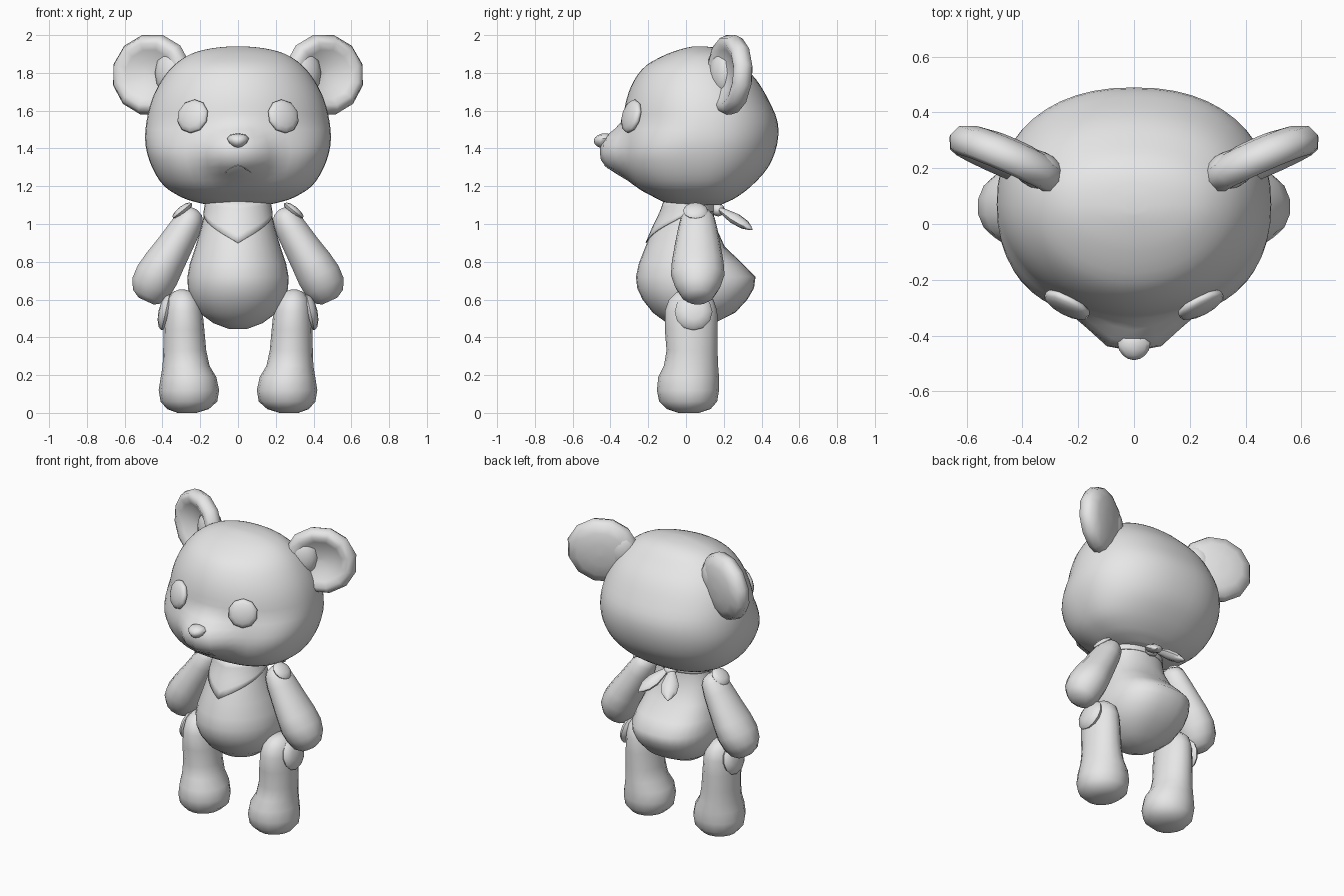
import bpy, bmesh, math
from mathutils import Matrix, Vector

if "Cube" in bpy.data.objects:
    bpy.data.objects.remove(bpy.data.objects["Cube"])

grey = bpy.data.materials.new("plush_grey")
grey.diffuse_color = (0.8, 0.8, 0.8, 1)
grey.use_nodes = True
grey.node_tree.nodes["Principled BSDF"].inputs["Base Color"].default_value = grey.diffuse_color


def finish(name, bm, mirror=False, angle=60):
    bmesh.ops.recalc_face_normals(bm, faces=bm.faces)
    me = bpy.data.meshes.new(name)
    bm.to_mesh(me)
    bm.free()
    me.materials.append(grey)
    ob = bpy.data.objects.new(name, me)
    bpy.context.collection.objects.link(ob)
    bpy.ops.object.select_all(action='DESELECT')
    bpy.context.view_layer.objects.active = ob
    ob.select_set(True)
    bpy.ops.object.shade_smooth_by_angle(angle=math.radians(angle))
    if mirror:
        ob.modifiers.new("mirror", 'MIRROR').use_mirror_merge = False
    return ob


def ring_point(ring, yc, a, power=None):
    """Point on a rounded cross-section; a = 0 faces the front."""
    z, cx, rx, y0, y1 = ring
    s, c = math.sin(a), math.cos(a)
    n = power(z, c > 0) if power else 2.0
    px = math.copysign(abs(s) ** (2 / n), s) * rx
    py = abs(c) ** (2 / n)
    return Vector((cx + px, yc - py * (yc - y0) if c > 0 else yc + py * (y1 - yc), z))


def refine(rings, k):
    """Catmull-Rom interpolation between rings."""
    out = []
    for i in range(len(rings) - 1):
        p = [rings[max(0, min(len(rings) - 1, i + d))] for d in (-1, 0, 1, 2)]
        for j in range(k):
            t = j / k
            out.append(tuple(0.5 * (2 * b + (c - a) * t + (2 * a - 5 * b + 4 * c - d) * t * t
                                    + (3 * b - a - 3 * c + d) * t ** 3) for a, b, c, d in zip(*p)))
    return out + [rings[-1]]


def skin(rows, caps=True):
    """Closed loops of points joined into a surface."""
    bm = bmesh.new()
    vs = [[bm.verts.new(p) for p in r] for r in rows]
    n = len(vs[0])
    for lo, hi in zip(vs, vs[1:]):
        for j in range(n):
            k = (j + 1) % n
            bm.faces.new((lo[j], lo[k], hi[k], hi[j]))
    if caps:
        bm.faces.new(vs[0][::-1])
        bm.faces.new(vs[-1])
    return bm


def loft(rings, yc, seg=16, power=None):
    return skin([[ring_point(r, yc, 2 * math.pi * j / seg, power) for j in range(seg)] for r in rings])


def frame(loc, normal, up=(0, 0, 1)):
    """Matrix whose local z is the given normal."""
    z = Vector(normal).normalized()
    x = Vector(up).cross(z).normalized()
    m = Matrix((x, z.cross(x), z)).transposed().to_4x4()
    return Matrix.Translation(loc) @ m


def ball(loc, normal, size, seg=10, rings=8, up=(0, 0, 1)):
    bm = bmesh.new()
    bmesh.ops.create_uvsphere(bm, u_segments=seg, v_segments=rings, radius=1)
    bm.transform(frame(loc, normal, up) @ Matrix.Diagonal((*size, 1)))
    return bm


# Head: full cheeks, flatter brow, muzzle swelling out of the front
def head_power(z, front):
    if not front:
        return 2.25
    return 2.55 - .6 * min(1, max(0, (z - 1.38) / .16))


head_rings = [(1.10, 0, .15, -.03, .18), (1.115, 0, .22, -.11, .215), (1.14, 0, .295, -.165, .265),
              (1.20, 0, .39, -.265, .345), (1.30, 0, .455, -.33, .435), (1.42, 0, .49, -.342, .482),
              (1.54, 0, .485, -.335, .485), (1.66, 0, .455, -.315, .435), (1.76, 0, .405, -.275, .375),
              (1.84, 0, .34, -.21, .30), (1.90, 0, .25, -.10, .235), (1.93, 0, .14, -.01, .17),
              (1.94, 0, .04, .04, .10)]
bm = loft(refine(head_rings, 3), .07, 48, head_power)
for v in bm.verts:
    if v.co.y < 0:
        dz = v.co.z - 1.385
        r = math.hypot(v.co.x / .17, dz / (.115 if dz > 0 else .13))
        v.co.y -= .115 * math.exp(-r ** 3.5)
head = finish("head", bm)

# Nose, narrower towards the bottom
bm = ball((0, -.43, 1.44), (0, -1, 0), (.06, .04, .058), 10, 8)
for v in bm.verts:
    v.co.x *= 1 + (v.co.z - 1.45) * 8
finish("nose", bm)

# Mouth: thin frown laid on the muzzle
bpy.context.view_layer.update()
rows = []
for i in range(9):
    x = -.07 + .14 * i / 8
    z = 1.31 - .04 * (abs(x) / .07) ** 1.5
    hit, p, nrm, _ = head.ray_cast((x, -1, z), (0, 1, 0))
    y = p.y if hit else -.38
    rows.append([Vector((x, y + .005 * math.cos(a), z + .005 * math.sin(a)))
                 for a in (0, math.pi / 2, math.pi, 3 * math.pi / 2)])
finish("mouth", skin(rows))

# Eyes
finish("eyes", ball((.24, -.29, 1.57), (.45, -.86, .24), (.092, .092, .032), 10, 8), True, 70)

# Ears: dished discs with a thick, rounded back
dish = [(.005, .0), (.08, .008), (.13, .035), (.165, .052), (.195, .042), (.214, 0),
        (.198, -.042), (.145, -.068), (.07, -.08), (.005, -.083)]
bm = skin([[Vector((r * math.cos(2 * math.pi * j / 12 + .26), r * math.sin(2 * math.pi * j / 12 + .26), h))
            for j in range(12)] for r, h in dish])
bm.transform(frame((.457, .228, 1.79), (.4, -.92, .06)) @ Matrix.Diagonal((1.07, 1.02, 1, 1)))
finish("ears", bm, True)

# Ear roots blending the ears into the head
finish("ear_roots", ball((.345, .195, 1.80), (.4, -.92, .06), (.1, .13, .068), 12, 8), True)

# Body with a broad rounded rump
body_rings = [(.445, 0, .05, -.03, .09), (.475, 0, .13, -.10, .15), (.53, 0, .205, -.175, .26),
              (.60, 0, .25, -.23, .325), (.66, 0, .265, -.258, .36), (.72, 0, .268, -.265, .368),
              (.79, 0, .255, -.25, .30), (.88, 0, .225, -.215, .205), (.98, 0, .195, -.175, .16),
              (1.06, 0, .178, -.135, .145), (1.14, 0, .165, -.11, .14)]


def body_power(z, front):
    return 2.0 if front or z > .9 else 2.5


finish("body", loft(body_rings, .03, 32, body_power))


# Neckerchief: thin sheet over the chest, pointed at the front
def body_at(z, a):
    for lo, hi in zip(body_rings, body_rings[1:]):
        if lo[0] <= z <= hi[0]:
            t = (z - lo[0]) / (hi[0] - lo[0])
            return ring_point([u + (v - u) * t for u, v in zip(lo, hi)], .03, a, body_power)


rows = []
for i in range(6):
    row = []
    for j in range(32):
        a = 2 * math.pi * j / 32
        turn = min(a, 2 * math.pi - a) / (math.pi / 2)
        low = .90 + .165 * min(1, turn) ** .9
        p = body_at(low + (1.125 - low) * i / 5, a)
        grow = 1.03
        row.append(Vector((p.x * grow, .03 + (p.y - .03) * grow, p.z)))
    rows.append(row)
kerchief = finish("neckerchief", skin(rows, False))
solid = kerchief.modifiers.new("cloth", 'SOLIDIFY')
solid.thickness = .005

# Knot and its two leaf-shaped ends at the back of the neck
finish("knot", ball((0, .17, 1.075), (0, 1, 0), (.045, .035, .035), 8, 6))
a, b = Vector((.015, .17, 1.085)), Vector((.11, .35, .97))
leaf = [(0, .014), (.2, .034), (.5, .055), (.75, .048), (.92, .022), (1, .004)]
d = b - a
bm = skin([[Vector((r * math.cos(k * math.pi / 4), .55 * r * math.sin(k * math.pi / 4), t * d.length))
            for k in range(8)] for t, r in leaf])
bm.transform(frame(a, d))
finish("kerchief_ends", bm, True)

# Arms: loft built upright, then swung outwards
arm = [(0, .005, .045, .05), (.025, .008, .088, .085), (.08, .012, .113, .12), (.15, .01, .118, .142),
       (.23, .004, .11, .137), (.33, -.008, .097, .122), (.43, -.018, .086, .105),
       (.50, -.022, .073, .09), (.535, -.022, .052, .065), (.552, -.02, .018, .022)]
bm = loft([(t, cx, rx, -ry, ry) for t, cx, rx, ry in arm], 0, 14)
bm.transform(Matrix.Translation((.482, .062, .59)) @ Matrix.Rotation(math.radians(-25), 4, 'Y'))
finish("arms", bm, True)

# Legs with feet pointing slightly inwards and forwards
leg_rings = [(.0, .27, .05, -.04, .07), (.02, .265, .11, -.10, .13), (.06, .26, .15, -.142, .165),
             (.12, .26, .16, -.154, .175), (.19, .262, .147, -.147, .175), (.25, .275, .124, -.117, .17),
             (.33, .282, .114, -.103, .167), (.44, .286, .108, -.112, .168), (.54, .288, .1, -.112, .165),
             (.60, .29, .086, -.09, .145), (.64, .293, .053, -.05, .1), (.652, .296, .018, .0, .04)]
finish("legs", loft(leg_rings, .02, 16), True)

# Joint buttons at shoulders and hips
finish("shoulder_buttons", ball((.295, .05, 1.07), (.62, 0, .78), (.064, .066, .024), 12, 6, (0, 1, 0)), True)
finish("hip_buttons", ball((.383, .04, .535), (1, 0, .22), (.1, .1, .038), 12, 6), True)
